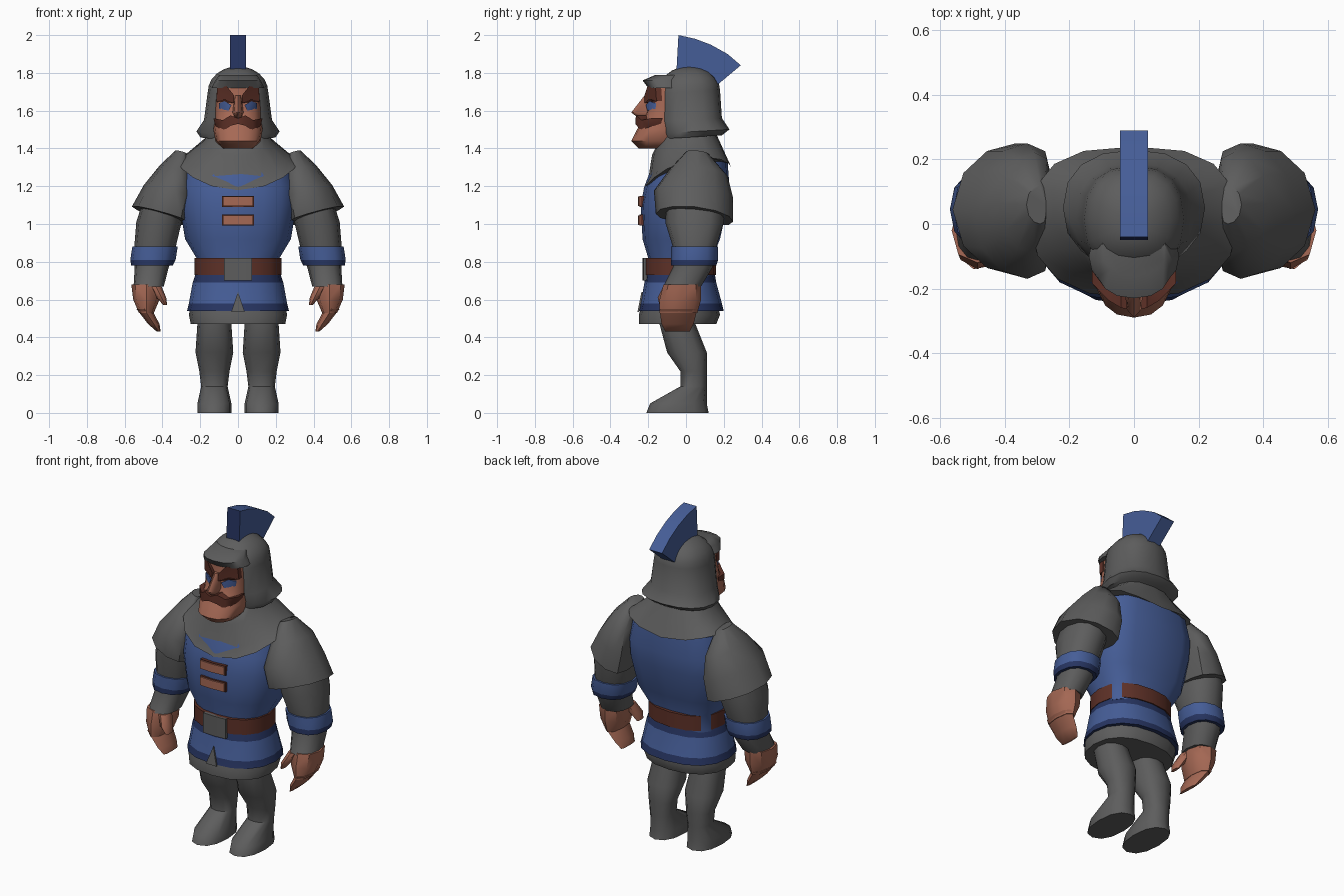
import bpy
import bmesh
from math import cos, sin, pi, tau, radians, copysign

if "Cube" in bpy.data.objects:
    bpy.data.objects.remove(bpy.data.objects["Cube"])


def make_material(name, *color):
    mat = bpy.data.materials.new(name)
    mat.use_nodes = True
    mat.diffuse_color = (*color, 1)
    mat.node_tree.nodes["Principled BSDF"].inputs["Base Color"].default_value = (*color, 1)
    return mat


GREY = make_material("steel grey", .11, .11, .11)
BLUE = make_material("tunic blue", .06, .11, .31)
NAVY = make_material("dark blue", .02, .035, .12)
SKIN = make_material("skin", .38, .14, .09)
BROWN = make_material("leather brown", .11, .03, .02)


def finish(name, bm, mats, mirror=False):
    """Turn a bmesh into a shaded object, optionally mirrored left to right."""
    bmesh.ops.recalc_face_normals(bm, faces=bm.faces)
    mesh = bpy.data.meshes.new(name)
    bm.to_mesh(mesh)
    bm.free()
    for mat in mats:
        mesh.materials.append(mat)
    mesh.shade_smooth()
    mesh.set_sharp_from_angle(angle=radians(50))
    obj = bpy.data.objects.new(name, mesh)
    bpy.context.collection.objects.link(obj)
    if mirror:
        obj.modifiers.new("Mirror", 'MIRROR').use_mirror_merge = False
    return obj


def loft(name, rings, *bands, x=0, slant=0, tilt_x=0, tilt_y=0, lift=0, skew=0,
         back_round=.86, sides=16, mirror=False):
    """Skin rounded rings given as (height, half width, front, back).
    The axis starts at x and slants sideways with height; tilts slope each ring,
    lift raises its sides, skew flattens its inner side, back_round its back.
    bands holds one material, or one material for each gap between rings."""
    mats = list(dict.fromkeys(bands))
    bm = bmesh.new()
    loops = []
    for z, half_width, front, back in rings:
        loop = []
        for i in range(sides):
            angle = tau * i / sides
            # A slightly squared ellipse
            power = back_round if 0 < i < sides / 2 else .86
            u, v = (copysign(abs(f) ** power, f) for f in (cos(angle), sin(angle)))
            dx = (u - skew * v * v) * half_width
            dy = v * (back - front) / 2
            loop.append(bm.verts.new((x + slant * z + dx, (front + back) / 2 + dy,
                                      z + tilt_x * dx + tilt_y * dy + lift * dx * dx)))
        loops.append(loop)
    for gap, (low, high) in enumerate(zip(loops, loops[1:])):
        for i in range(sides):
            face = bm.faces.new((low[i - 1], low[i], high[i], high[i - 1]))
            face.material_index = mats.index(bands[gap % len(bands)])
    bm.faces.new(loops[0]).material_index = mats.index(bands[0])
    bm.faces.new(loops[-1]).material_index = mats.index(bands[-1])
    return finish(name, bm, mats, mirror)


def plate(name, outline, y, mat, depth=.009, bend=0, lean=0, whole=False, mirror=False):
    """Extrude an (x, z) outline backwards; bend curves it round the body.
    With whole, the outline is the left half and its mirror image is added."""
    if whole:
        outline = outline + [(-px, pz) for px, pz in reversed(outline) if px > 0]
    base = min(pz for px, pz in outline)
    bm = bmesh.new()
    front, back = ([bm.verts.new((px, start + bend * px * px + lean * (pz - base), pz))
                    for px, pz in outline] for start in (y, y + depth))
    bm.faces.new(front)
    bm.faces.new(back)
    for i in range(len(outline)):
        bm.faces.new((front[i - 1], front[i], back[i], back[i - 1]))
    bmesh.ops.triangulate(bm, faces=[f for f in bm.faces if len(f.verts) > 4])
    return finish(name, bm, [mat], mirror)


def panel(name, half_width, z, half_height, y, mat):
    """A rectangular fitting wrapped round the front of the body."""
    low, high = z - half_height, z + half_height
    plate(name, [(0, high), (half_width, high), (half_width, low), (0, low)],
          y, mat, depth=.02, bend=.8, whole=True)


# Tunic body, flat at the back, and the grey mail yoke with a curved neckline
loft("tunic", [(.72, .22, -.2, .14), (.82, .22, -.2, .14), (.92, .28, -.23, .18),
               (1.1, .31, -.24, .22), (1.2, .31, -.22, .23), (1.33, .27, -.17, .22)],
     BLUE, back_round=.65)
loft("mail_yoke", [(1.24, .32, -.23, .24), (1.29, .28, -.2, .22),
                   (1.41, .18, -.18, .17), (1.48, .15, -.14, .14)],
     GREY, tilt_y=.26, lift=.9, back_round=.75)

# Belt, buckle and chest clasps
loft("belt", [(z, .23, -.22, .16) for z in (.73, .82)], BROWN)
panel("buckle", .075, .76, .06, -.23, GREY)
for name, height in (("upper_clasp", 1.12), ("lower_clasp", 1.02)):
    panel(name + "_backing", .084, height, .029, -.246, BROWN)
    panel(name, .08, height, .025, -.254, SKIN)

# Tunic skirt with dark trim, grey mail skirt beneath and a front slit
loft("tunic_skirt", [(.54, .27, -.25, .2), (.58, .26, -.24, .19),
                     (.69, .24, -.22, .16), (.75, .22, -.21, .15)], NAVY, BLUE, NAVY)
loft("mail_skirt", [(.47, .25, -.25, .16), (.52, .26, -.25, .18), (.6, .24, -.22, .16)], GREY)
plate("skirt_slit", [(0, .64), (.035, .535), (0, .535)], -.257, GREY, lean=.2, whole=True)

# Legs and boots
loft("legs", [(0, .09, -.21, .12), (.05, .09, -.19, .11), (.14, .07, -.03, .11),
              (.22, .08, -.03, .11), (.32, .1, -.1, .11), (.47, .09, -.14, .05),
              (.54, .09, -.14, .05)],
     GREY, x=.125, sides=12, mirror=True)

# Arms with blue cuffs, fingers curled towards short thumbs
arm = dict(x=.58, slant=-.16, sides=12, mirror=True)
loft("arms", [(.67, .08, -.12, .08), (.77, .09, -.07, .14), (.88, .11, -.07, .16),
              (1.01, .12, -.11, .2), (1.14, .1, -.1, .2)], GREY, **arm)
loft("cuffs", [(.78, .11, -.08, .16), (.81, .12, -.08, .17), (.88, .12, -.08, .17)],
     NAVY, BLUE, **arm)
loft("palms", [(.53, .04, -.14, .06), (.6, .07, -.14, .08), (.68, .08, -.12, .08)],
     SKIN, x=.485, sides=8, mirror=True)
loft("fingers", [(.43, .01, -.11, .02), (.47, .03, -.13, .04), (.55, .04, -.14, .06)],
     SKIN, x=.14, slant=.65, sides=8, mirror=True)
loft("thumbs", [(.57, .01, -.14, -.08), (.61, .025, -.15, -.06), (.67, .03, -.12, -.03)],
     SKIN, x=.1, slant=.5, sides=8, mirror=True)

# Shoulder plates, flat against the body
loft("shoulder_plates", [(1.05, .14, -.16, .25), (1.17, .12, -.17, .25),
                         (1.28, .08, -.09, .22), (1.38, .03, 0, .12)],
     GREY, x=.8, slant=-.36, tilt_x=.3, tilt_y=-.1, skew=.4, sides=12, mirror=True)

# Head and face
loft("head", [(1.4, .08, -.25, 0), (1.44, .12, -.29, 0), (1.5, .13, -.26, 0),
              (1.56, .12, -.22, 0), (1.62, .12, -.2, 0), (1.75, .11, -.2, 0)], SKIN)
loft("nose", [(1.56, .02, -.25, -.1), (1.59, .03, -.29, -.1), (1.68, .02, -.22, -.1)],
     SKIN, sides=8)
plate("moustache", [(0, 1.56), (.04, 1.575), (.08, 1.55), (.13, 1.56), (.12, 1.52),
                    (.08, 1.49), (.04, 1.52), (0, 1.53)],
      -.268, BROWN, depth=.06, bend=5, whole=True)
plate("eyebrows", [(.02, 1.68), (.06, 1.73), (.11, 1.72), (.115, 1.65), (.07, 1.66), (.02, 1.64)],
      -.222, BROWN, depth=.03, bend=5, mirror=True)
plate("eyes", [(.035, 1.63), (.07, 1.65), (.1, 1.64), (.1, 1.61), (.05, 1.6)],
      -.218, BLUE, bend=5, mirror=True)

# Helmet: flared neck guard, round dome and a small brim
dome = [(1.7 + .135 * sin(a), .16 * cos(a), -.15 * cos(a), .18 * cos(a))
        for a in (i * pi / 12 for i in range(6))]
loft("helmet", [(1.46, .2, -.12, .19), (1.49, .22, -.13, .23), (1.55, .18, -.15, .19)] + dome,
     GREY, tilt_y=.06)
loft("helmet_brim", [(1.72, .14, -.2, 0), (1.76, .12, -.23, 0), (1.79, .1, -.16, 0)], GREY)

# Plume: a fan across the helmet, turned fore and aft, with a dark front edge
plume = plate("plume", [(-.05, 1.82), (-.04, 2), (.05, 1.98), (.13, 1.95), (.22, 1.9),
                        (.29, 1.84), (.17, 1.74), (.06, 1.79)],
              -.043, BLUE, depth=.086)
plume.rotation_euler.z = pi / 2
plume.data.materials.append(NAVY)
for face in plume.data.polygons:
    face.material_index = int(face.normal.x < -.7)
